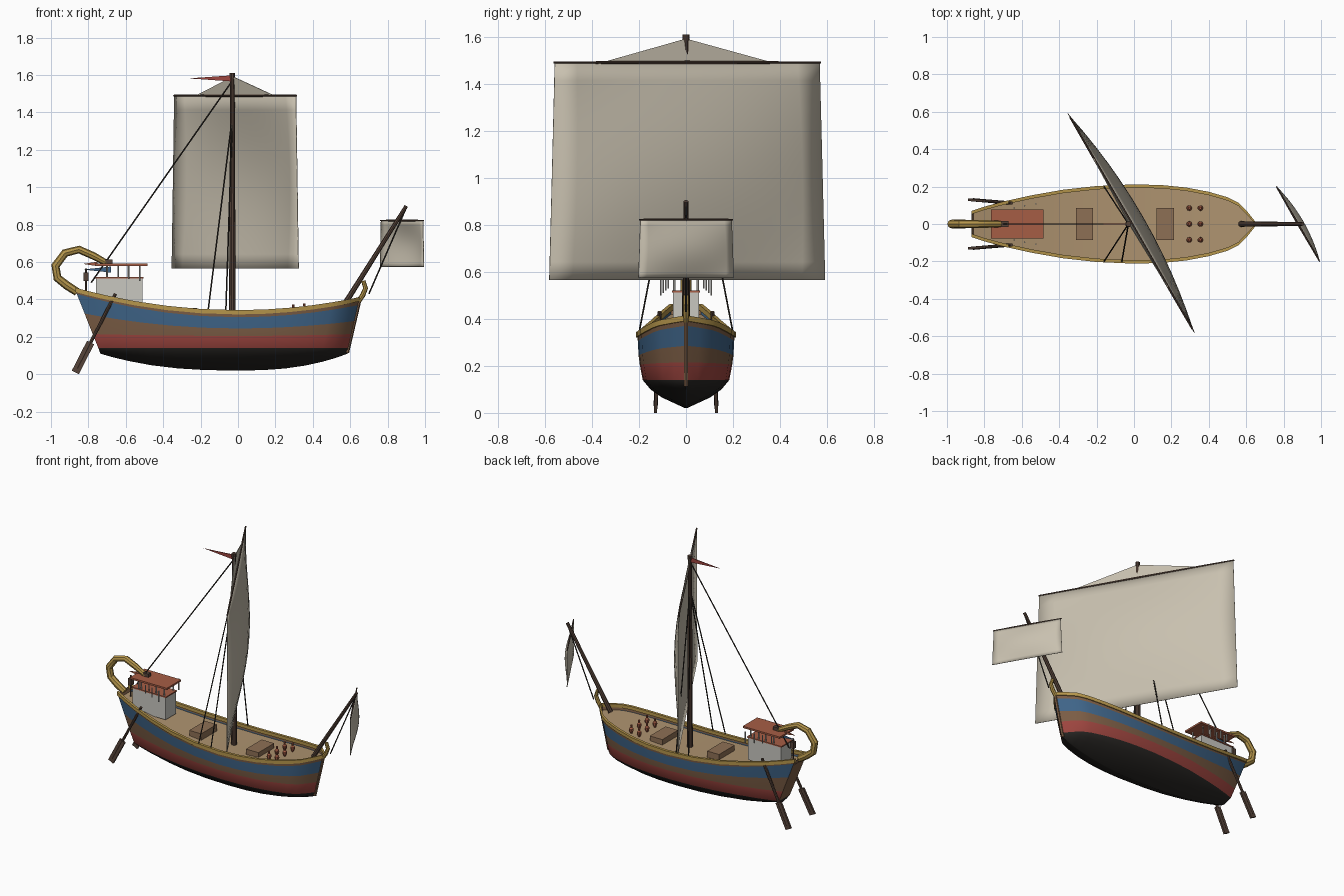
import bpy, bmesh, math
from mathutils import Vector

if "Cube" in bpy.data.objects:
    bpy.data.objects.remove(bpy.data.objects["Cube"])

COL = dict(gold=(.46, .30, .07), blue=(.05, .13, .25), brown=(.20, .11, .06), red=(.34, .06, .05),
           black=(.02, .018, .016), sail=(.58, .53, .43), wood=(.09, .055, .04), deck=(.42, .29, .16),
           plaster=(.58, .57, .53), tile=(.38, .11, .06), hatch=(.27, .16, .09), rope=(.03, .025, .02))
MAT = {}
for k, c in COL.items():
    MAT[k] = bpy.data.materials.new(k)
    MAT[k].diffuse_color = (*c, 1)


def smooth(ob, angle=35):
    bpy.ops.object.select_all(action='DESELECT')
    ob.select_set(True)
    bpy.context.view_layer.objects.active = ob
    bpy.ops.object.shade_smooth_by_angle(angle=math.radians(angle))


def mesh(name, verts, faces, *mats, rows=None, soft=False):
    me = bpy.data.meshes.new(name)
    me.from_pydata([tuple(v) for v in verts], [], faces)
    for m in mats:
        me.materials.append(MAT[m])
    if rows:
        for p, r in zip(me.polygons, rows):
            p.material_index = r
    ob = bpy.data.objects.new(name, me)
    bpy.context.collection.objects.link(ob)
    bm = bmesh.new()
    bm.from_mesh(me)
    bmesh.ops.recalc_face_normals(bm, faces=bm.faces)
    bm.to_mesh(me)
    bm.free()
    if soft:
        smooth(ob)
    return ob


def box(name, lo, hi, mat):
    v = [(x, y, z) for x in (lo[0], hi[0]) for y in (lo[1], hi[1]) for z in (lo[2], hi[2])]
    f = [(0, 1, 3, 2), (4, 6, 7, 5), (0, 4, 5, 1), (2, 3, 7, 6), (0, 2, 6, 4), (1, 5, 7, 3)]
    return mesh(name, v, f, mat)


def tube(name, pts, radii, mat, n=8):
    """Round bar swept along a path, with one radius per point."""
    pts = [Vector(p) for p in pts]
    if not isinstance(radii, (list, tuple)):
        radii = [radii] * len(pts)
    V, F = [], []
    for i, p in enumerate(pts):
        t = (pts[min(i + 1, len(pts) - 1)] - pts[max(i - 1, 0)]).normalized()
        a = t.cross(Vector((0, 1, 0)) if abs(t.y) < .9 else Vector((0, 0, 1))).normalized()
        b = t.cross(a)
        V += [p + radii[i] * (a * math.cos(math.tau * k / n) + b * math.sin(math.tau * k / n)) for k in range(n)]
    for i in range(len(pts) - 1):
        F += [(i * n + k, i * n + (k + 1) % n, (i + 1) * n + (k + 1) % n, (i + 1) * n + k) for k in range(n)]
    F += [tuple(range(n)), tuple(range(len(V) - n, len(V)))]
    return mesh(name, V, F, mat, soft=n > 6)


# Hull plan: station x, half width at the sheer
PLAN = [(-.87, .065), (-.81, .085), (-.7, .115), (-.55, .148), (-.38, .178), (-.2, .198), (0, .207), (.15, .203),
        (.28, .19), (.4, .167), (.5, .138), (.56, .108), (.61, .056), (.65, .006)]
# Hull rows: z amidships, at stern, at bow, width fraction
ROWS = [(.02, .11, .11, .02), (.066, .122, .122, .5), (.10, .13, .13, .73), (.14, .14, .14, .89), (.205, .215, .215, .95),
        (.245, .325, .285, .975), (.305, .43, .37, .99), (.33, .45, .40, 1)]


def level(x, row, power=2):
    mid, stern, bow, _ = row
    return mid + ((stern if x < 0 else bow) - mid) * (abs(x) / (.87 if x < 0 else .65)) ** power


def hull_point(x, w, j):
    """Lower rows are shorter, which rakes the stem and sternpost."""
    row = ROWS[j]
    z = level(x, row, 2.5 if j < 3 else 2)
    end = row[1] if x < 0 else row[2]
    low, k = (.735, .87) if x < 0 else (.585, .65)
    top = .45 if x < 0 else .40
    s = (low + (k - low) * (end - .11) / (top - .11)) / k
    return Vector((x * s, w * row[3], z))


# Hull shell with painted bands
V, F, R = [], [], []
nr, ns = len(ROWS), len(PLAN)
for side in (-1, 1):
    for x, w in PLAN:
        for j in range(nr):
            p = hull_point(x, w, j)
            V.append((p.x, p.y * side, p.z))
band = [0, 0, 0, 1, 2, 3, 2]
half = nr * ns
for o in (0, half):
    for i in range(ns - 1):
        for j in range(nr - 1):
            a = o + i * nr + j
            F.append((a, a + nr, a + nr + 1, a + 1))
            R.append(band[j])
for i in range(ns - 1):                      # keel strip
    F.append((i * nr, (i + 1) * nr, half + (i + 1) * nr, half + i * nr))
    R.append(0)
for j in range(nr - 1):                      # transom and stem
    for a in (j, (ns - 1) * nr + j):
        F.append((a, a + 1, half + a + 1, half + a))
        R.append(0 if j < 3 else 2)
mesh("hull", V, F, "black", "red", "brown", "blue", rows=R, soft=True)

# Deck
V = [(x * .99, s * w * .98, level(x, ROWS[7]) - .03) for x, w in PLAN for s in (-1, 1)]
mesh("deck", V, [(2 * i, 2 * i + 2, 2 * i + 3, 2 * i + 1) for i in range(ns - 1)], "deck", soft=True)

# Gunwale rails
for s, side in ((-1, "right"), (1, "left")):
    V, F = [], []
    for x, w in PLAN:
        z = level(x, ROWS[7])
        V += [(x, s * y, z + d) for y, d in ((w + .005, -.01), (w + .005, .013),
                                             (max(w - .013, 0), .013), (max(w - .013, 0), -.01))]
    for i in range(ns - 1):
        F += [(4 * i + k, 4 * i + (k + 1) % 4, 4 * i + 4 + (k + 1) % 4, 4 * i + 4 + k) for k in range(4)]
    F += [(0, 1, 2, 3), tuple(range(len(V) - 4, len(V)))]
    mesh(side + "_rail", V, F, "gold", soft=True)

# Stem, bow finial and curved stern ornament
tube("stem_post", [(.583, 0, .115), (.652, 0, .41)], .011, "brown", 6)
tube("bow_finial", [(.645, 0, .39), (.668, 0, .425), (.682, 0, .46), (.67, 0, .5)], [.013, .014, .013, .011], "gold")
tube("stern_ornament", [(-.86, 0, .44), (-.915, 0, .475), (-.965, 0, .515), (-.976, 0, .58), (-.925, 0, .648),
                        (-.85, 0, .667), (-.773, 0, .633), (-.70, 0, .594)],
     [.022, .023, .023, .023, .022, .021, .02, .016], "gold")
box("ornament_head", (-.71, -.015, .582), (-.67, .015, .615), "wood")

# Cabin with two slabs of roof and short posts
box("cabin", (-.76, -.055, .36), (-.51, .055, .512), "plaster")
box("lower_roof", (-.765, -.06, .512), (-.505, .06, .52), "tile")
box("upper_roof", (-.765, -.078, .58), (-.485, .078, .592), "tile")
for s in (-1, 1):
    for i, x in enumerate((-.70, -.64, -.585, -.525)):
        tube("roof_post", [(x, s * .05, .515), (x, s * .05, .582)], .005, "plaster", 6)
        y, drop = .075 + .011 * i, .035 + .01 * i
        tube("awning_peg", [(x, s * y, .565 - drop), (x, s * y, .575)], .004, "plaster", 6)

# Stern lantern and small flags
box("lantern", (-.825, -.014, .50), (-.80, .014, .545), "wood")
tube("lantern_pole", [(-.812, 0, .42), (-.812, 0, .565)], .005, "wood", 6)
for nm, z, m, x0, x1, h in (("blue_flag", .56, "blue", -.68, -.83, .016), ("red_flag", .59, "tile", -.75, -.83, .012),
                            ("mast_pennant", 1.582, "red", -.035, -.265, .016)):
    mesh(nm, [(x0, y, z + d) for y in (-.003, .003) for d in (-h, h)] + [(x1, 0, z)],
         [(0, 1, 3, 2), (0, 4, 1), (2, 3, 4), (1, 4, 3), (0, 2, 4)], m)

# Deck hatches and jars
for x0, x1 in ((-.31, -.22), (.12, .215)):
    z = level(x0, ROWS[7])
    box("hatch", (x0, -.085, z - .04), (x1, .085, z + .008), "hatch")
for x in (.295, .355):
    for y in (-.085, 0, .085):
        z = level(x, ROWS[7]) - .03
        tube("jar", [(x, y, z + h) for h in (0, .02, .033, .042, .058)], [.006, .015, .014, .006, .007], "tile")

# Steering oars
for s, side in ((-1, "right"), (1, "left")):
    top, tip = Vector((-.655, s * .112, .43)), Vector((-.87, s * .13, .01))
    tube(side + "_oar_shaft", [top, top.lerp(tip, .95)], .009, "wood")
    d = (tip - top).normalized()
    e = Vector((-d.z, 0, d.x)).normalized() * .021
    a = top.lerp(tip, .62)
    c = [a + e, a - e, tip - e, tip + e]
    V = [p + Vector((0, q, 0)) for q in (-.007, .007) for p in c]
    mesh(side + "_oar_blade", V, [(0, 1, 2, 3), (4, 5, 6, 7)] +
         [(k, (k + 1) % 4, 4 + (k + 1) % 4, 4 + k) for k in range(4)], "wood")

# Mast, bowsprit and yards
tube("mast", [(-.03, 0, .3), (-.03, 0, 1.59)], [.018, .012], "wood", 10)
tube("mast_cap", [(-.03, 0, 1.585), (-.03, 0, 1.61)], .015, "wood", 10)
tube("bowsprit", [(.57, 0, .375), (.90, 0, .90)], [.015, .01], "wood")
D, N = Vector((.5, -.866, 0)), Vector((.866, .5, 0))


def sail(name, centre, top_half, bottom_half, z_top, z_bottom, belly, n=12):
    V = []
    for j in range(n + 1):
        v = j / n
        for i in range(n + 1):
            u = 2 * i / n - 1
            p = centre + D * u * (top_half + (bottom_half - top_half) * v) + N * belly * (1 - u * u) * math.sin(math.pi * v)
            V.append((p.x, p.y, z_top + (z_bottom - z_top) * v))
    m = n + 1
    ob = mesh(name, V, [(j * m + i, j * m + i + 1, j * m + m + i + 1, j * m + m + i)
                        for j in range(n) for i in range(n)], "sail", soft=True)
    mod = ob.modifiers.new("thickness", 'SOLIDIFY')
    mod.thickness = .004
    mod.offset = 0


main, fore = Vector((-.015, .005, 0)), Vector((.877, 0, 0))
sail("main_sail", main, .65, .677, 1.49, .565, .07)
sail("fore_sail", fore, .224, .234, .82, .575, .03)
for nm, c, h, z, r in (("main_yard", main, .655, 1.49, .008), ("fore_yard", fore, .23, .822, .006)):
    a, b = c - D * h, c + D * h
    tube(nm, [(a.x, a.y, z), (c.x, c.y, z), (b.x, b.y, z)], [r * .6, r, r * .6], "wood")
a, b = main - D * .405, main + D * .405
ob = mesh("top_sail", [(a.x, a.y, 1.494), (b.x, b.y, 1.494), (-.025, 0, 1.592)], [(0, 1, 2)], "sail")
ob.modifiers.new("thickness", 'SOLIDIFY').thickness = .004

# Rigging
tube("backstay", [(-.03, 0, 1.57), (-.785, 0, .49)], .004, "rope", 6)
tube("forestay", [(.895, 0, .88), (.70, 0, .43)], .004, "rope", 6)
for s in (-1, 1):
    for x in (-.16, -.065):
        tube("shroud", [(-.03, 0, 1.38), (x, s * .2, .34)], .004, "rope", 6)

for m in bpy.data.materials:
    if m.users and not m.is_grease_pencil:
        m.use_nodes = True
        m.node_tree.nodes["Principled BSDF"].inputs["Base Color"].default_value = m.diffuse_color
